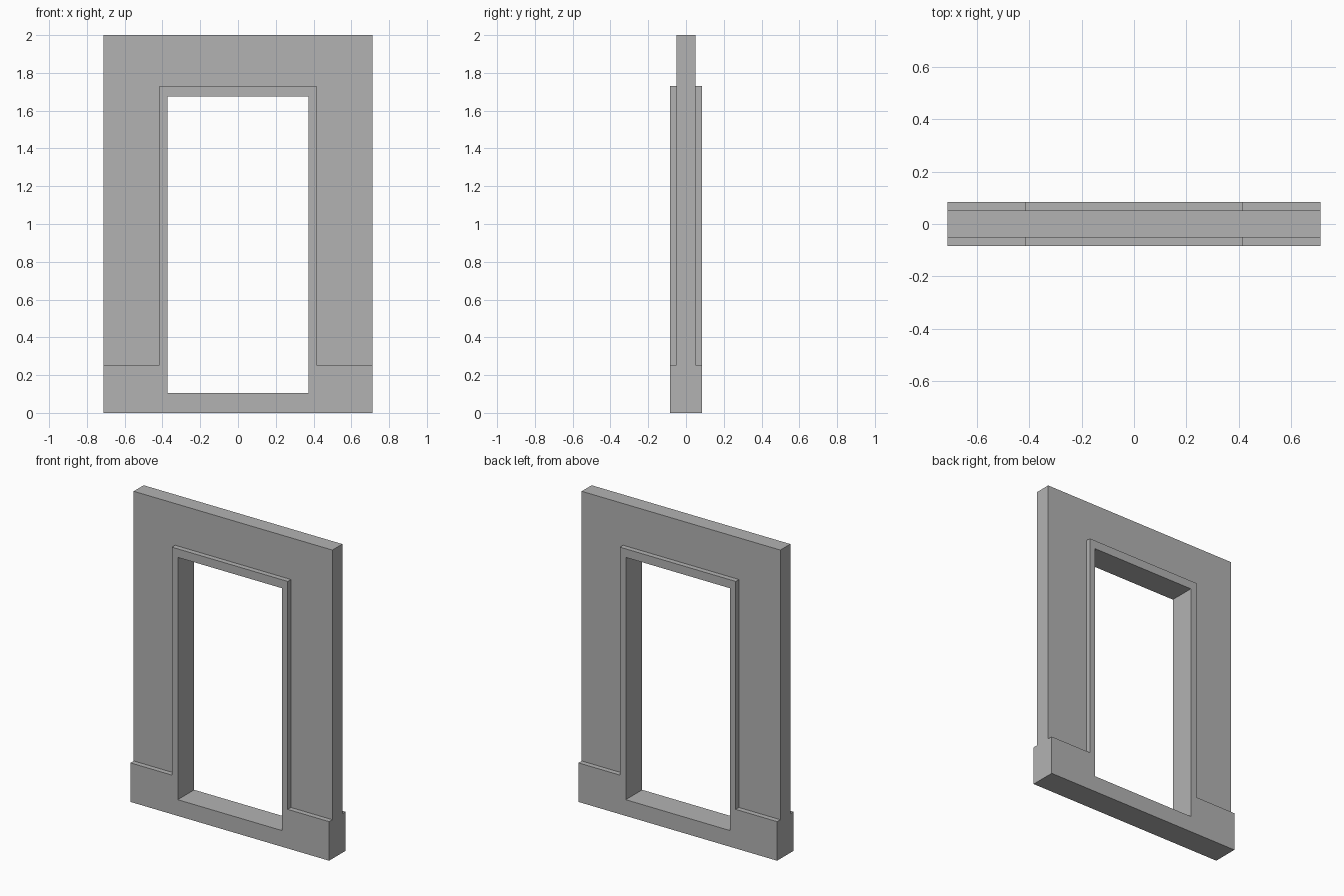
import bpy
from math import radians

cube = bpy.data.objects.get("Cube")
if cube:
    bpy.data.objects.remove(cube)

# Main sizes
HALF_W, HEIGHT = 0.712, 2.0
OPEN_W, SILL, LINTEL = 0.373, 0.105, 1.675
TRIM_W, TRIM_TOP, BASE_TOP = 0.415, 1.73, 0.253
WALL_HALF, TRIM_HALF = 0.051, 0.084

grey = bpy.data.materials.new("plain grey")
grey.use_nodes = True
colour = (0.45, 0.45, 0.45, 1)
grey.diffuse_color = colour
grey.node_tree.nodes["Principled BSDF"].inputs["Base Color"].default_value = colour


def mirrored(half):
    """Close an outline given by its right half, listed bottom to top."""
    return half + [(-x, z) for x, z in reversed(half)]


def upright_slab(name, outlines, half_depth):
    """Extrude flat outlines (later ones cut holes) into a standing slab."""
    curve = bpy.data.curves.new(name, "CURVE")
    curve.dimensions = "2D"
    curve.fill_mode = "BOTH"
    curve.extrude = half_depth
    for points in outlines:
        spline = curve.splines.new("POLY")
        spline.points.add(len(points) - 1)
        for point, (x, z) in zip(spline.points, points):
            point.co = (x, z, 0, 1)
        spline.use_cyclic_u = True
    obj = bpy.data.objects.new(name, curve)
    obj.rotation_euler.x = radians(90)
    bpy.context.collection.objects.link(obj)
    bpy.ops.object.select_all(action="DESELECT")
    obj.select_set(True)
    bpy.context.view_layer.objects.active = obj
    bpy.ops.object.convert(target="MESH")
    obj = bpy.context.object
    obj.name = name
    bpy.ops.object.shade_flat()
    obj.data.materials.clear()
    obj.data.materials.append(grey)
    return obj


# Thin wall wrapping the sides and top of the trim
wall = mirrored([(TRIM_W, BASE_TOP), (HALF_W, BASE_TOP), (HALF_W, HEIGHT)])
wall += [(-HALF_W, BASE_TOP), (-TRIM_W, BASE_TOP), (-TRIM_W, TRIM_TOP), (TRIM_W, TRIM_TOP)]
wall = [p for i, p in enumerate(wall) if p not in wall[:i]]
wall = [(TRIM_W, BASE_TOP), (HALF_W, BASE_TOP), (HALF_W, HEIGHT), (-HALF_W, HEIGHT),
        (-HALF_W, BASE_TOP), (-TRIM_W, BASE_TOP), (-TRIM_W, TRIM_TOP), (TRIM_W, TRIM_TOP)]
upright_slab("wall", [wall], WALL_HALF)

# Thick base and opening trim in one piece, with the opening cut through
trim = mirrored([(HALF_W, 0), (HALF_W, BASE_TOP), (TRIM_W, BASE_TOP), (TRIM_W, TRIM_TOP)])
opening = mirrored([(OPEN_W, SILL), (OPEN_W, LINTEL)])
upright_slab("base_and_trim", [trim, opening], TRIM_HALF)
